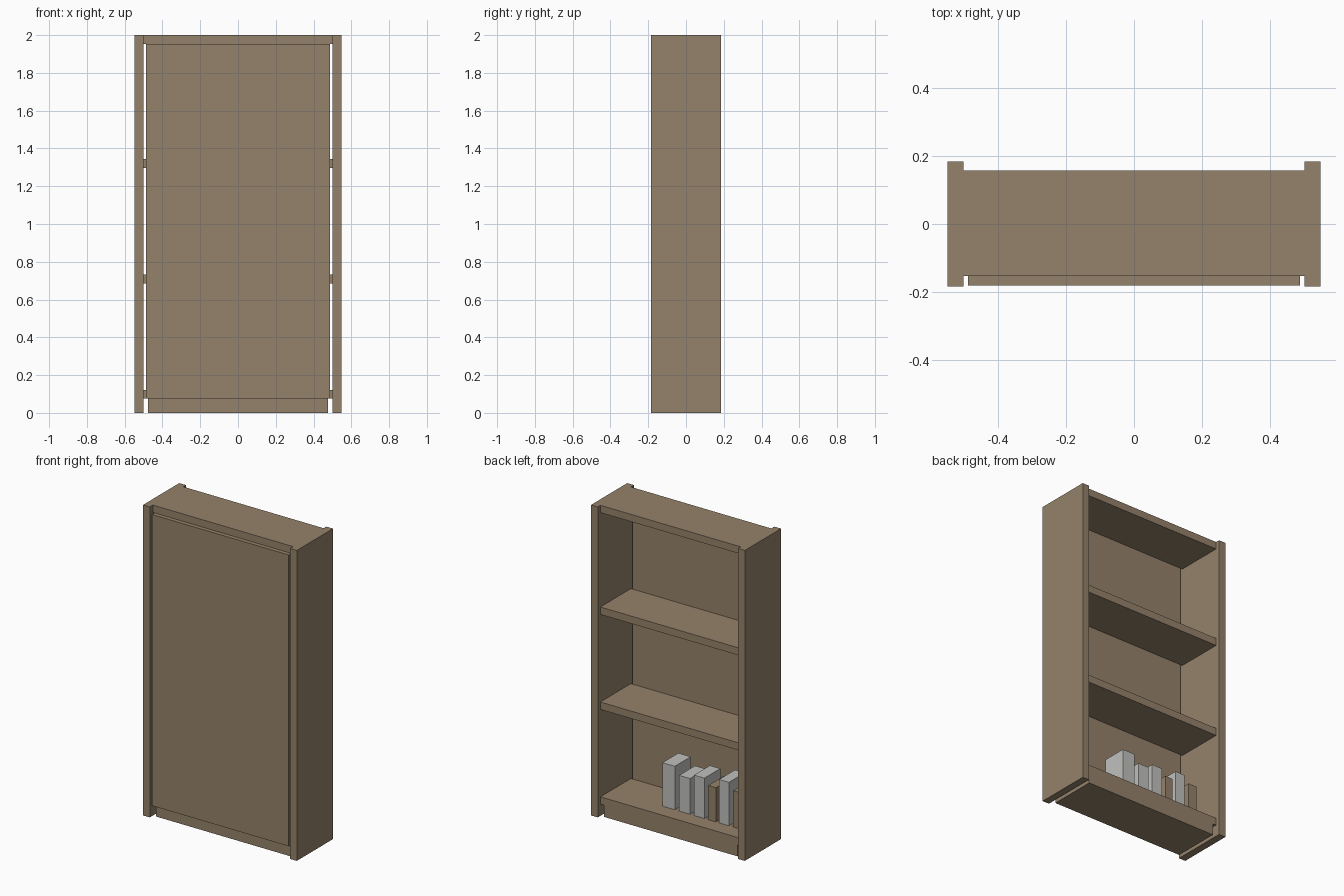
import bpy

if "Cube" in bpy.data.objects:
    bpy.data.objects.remove(bpy.data.objects["Cube"])


def material(name, rgb):
    m = bpy.data.materials.new(name)
    m.diffuse_color = (*rgb, 1)
    m.use_nodes = True
    m.node_tree.nodes["Principled BSDF"].inputs["Base Color"].default_value = m.diffuse_color
    return m


wood = material("brown_wood", (0.300, 0.223, 0.147))
grey = material("light_grey", (0.53, 0.53, 0.52))


def box(name, x, y, z, mat):
    """Box from (min, max) ranges on each axis."""
    spans = (x, y, z)
    bpy.ops.mesh.primitive_cube_add(size=1, location=[(a + b) / 2 for a, b in spans])
    ob = bpy.context.object
    ob.name = name
    ob.scale = [b - a for a, b in spans]
    bpy.ops.object.transform_apply(location=False, rotation=False, scale=True)
    ob.data.materials.append(mat)
    return ob


# Upright sides
box("side_left", (-0.548, -0.5), (-0.184, 0.184), (0, 2), wood)
box("side_right", (0.5, 0.548), (-0.184, 0.184), (0, 2), wood)

# Top board and shelves
depth = (-0.153, 0.157)
for name, z in (("bottom_shelf", (0.075, 0.122)), ("lower_shelf", (0.685, 0.733)),
                ("upper_shelf", (1.297, 1.345)), ("top_board", (1.953, 2.0))):
    box(name, (-0.5, 0.5), depth, z, wood)

# Plinth under the bottom shelf, and the closing panel
box("plinth", (-0.476, 0.476), depth, (0, 0.075), wood)
box("closing_panel", (-0.487, 0.487), (-0.18, -0.153), (0.077, 1.953), wood)

# Row of books: start x, width, height, colour
books = ((0.13, 0.088, 0.28, grey), (0.011, 0.077, 0.23, grey),
         (-0.095, 0.074, 0.26, grey), (-0.196, 0.055, 0.22, wood),
         (-0.274, 0.07, 0.28, grey), (-0.374, 0.06, 0.235, wood))
for i, (x, w, h, mat) in enumerate(books):
    box(f"book_{i + 1}", (x - w, x), (-0.108, 0.054), (0.122, 0.122 + h), mat)
